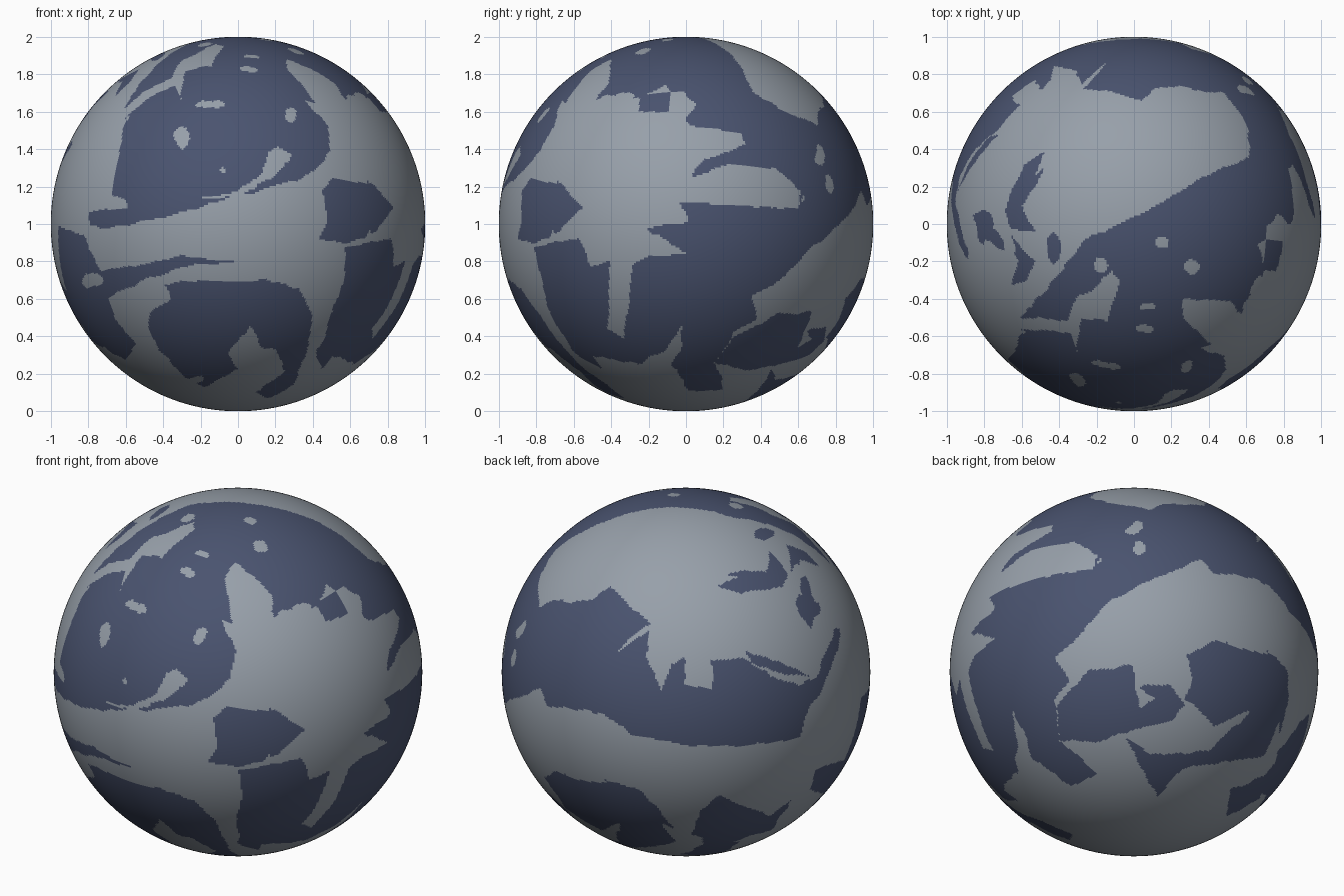
import bpy
import bmesh
from math import sin, cos, tan, pi, radians
from mathutils import Vector, noise

default_cube = bpy.data.objects.get("Cube")
if default_cube:
    bpy.data.objects.remove(default_cube, do_unlink=True)

SEA, LAND = 0, 1


def make_material(name, colour):
    material = bpy.data.materials.new(name)
    material.use_nodes = True
    material.diffuse_color = colour
    material.node_tree.nodes["Principled BSDF"].inputs["Base Color"].default_value = colour
    return material


class Chart:
    """A flat map of one side of the globe, onto which coast outlines are drawn in percent of the radius."""

    def __init__(self, azimuth, elevation, base):
        a, e = radians(azimuth), radians(elevation)
        self.facing = Vector((cos(e) * sin(a), -cos(e) * cos(a), sin(e)))
        self.across = Vector((cos(a), sin(a), 0))
        self.up = self.facing.cross(self.across)
        self.base = base
        self.patches = []

    def outline(self, kind, name, points):
        xs, ys = zip(*points)
        self.patches.append((kind, points, (min(xs), max(xs), min(ys), max(ys))))

    def spot(self, kind, x, y, width, height):
        turns = [i * pi / 6 for i in range(12)]
        self.outline(kind, "spot", [(x + width * cos(t), y + height * sin(t)) for t in turns])

    def colour_at(self, place):
        x, y = 100 * place.dot(self.across), 100 * place.dot(self.up)
        result = self.base
        for kind, points, (left, right, low, high) in self.patches:
            if kind != result and left <= x <= right and low <= y <= high and inside(x, y, points):
                result = kind
        return result


def inside(x, y, points):
    hit = False
    px, py = points[-1]
    for qx, qy in points:
        if (qy > y) != (py > y) and x < (px - qx) * (y - qy) / (py - qy) + qx:
            hit = not hit
        px, py = qx, qy
    return hit


front = Chart(azimuth=0, elevation=0, base=LAND)
side = Chart(azimuth=90, elevation=0, base=SEA)
top = Chart(azimuth=0, elevation=90, base=SEA)
back_upper = Chart(azimuth=215, elevation=25, base=SEA)
back_lower = Chart(azimuth=140, elevation=-30, base=SEA)

# Front of the globe: seas cut into a land base
front.outline(SEA, "northern ocean", [
    (-67, 16), (-63, 40), (-61, 53), (-53, 66), (-46, 75), (-42, 87), (0, 105), (25, 87), (23, 75),
    (33, 69), (41, 61), (48, 53), (49, 40), (45, 32), (33, 24), (11, 18), (-15, 11), (-42, 3),
    (-74, -3), (-79, 0), (-79, 7), (-59, 8), (-59, 13)])
front.outline(LAND, "hooked island", [
    (-26, 13), (-2, 17), (13, 26), (16, 39), (22, 41), (29, 37), (27, 33), (17, 24), (1, 15)])
front.outline(LAND, "northern island", [
    (-37, 78), (-30, 90), (-15, 91), (-12, 84), (-24, 77), (-30, 67), (-33, 70)])
front.spot(LAND, -30, 46, 4, 6)
front.spot(LAND, 28, 58, 3, 4)
front.spot(LAND, -15, 64, 8, 2)
front.spot(LAND, -8, 29, 1.5, 1.5)
front.outline(SEA, "inland sea", [
    (44, -7), (48, 5), (45, 18), (50, 25), (62, 22), (75, 20), (83, 8), (72, 0), (68, -8), (55, -10)])
front.outline(SEA, "eastern gulf", [
    (57, -13), (82, -8), (86, -25), (75, -50), (60, -72), (45, -77), (42, -70), (49, -51), (57, -30)])
front.outline(SEA, "southern bay", [
    (-39, -32), (-10, -30), (17, -30), (33, -35), (40, -48), (37, -67), (30, -86), (17, -93),
    (9, -90), (25, -78), (20, -67), (13, -66), (6, -54), (3, -59), (-6, -70), (0, -78),
    (-18, -87), (-31, -80), (-42, -67), (-48, -56), (-47, -47), (-36, -40)])
front.spot(LAND, -22, -83, 4, 2)
front.outline(SEA, "western sea and channel", [
    (-98, 0), (-82, -7), (-73, -25), (-58, -23), (-31, -17), (-2, -20), (-26, -22), (-47, -29),
    (-69, -39), (-66, -50), (-55, -64), (-60, -72), (-80, -62), (-101, -20)])
front.spot(LAND, -78, -30, 6, 4)

# Left side of the globe: one large ragged continent
side.outline(LAND, "ragged continent", [
    (-98, 12), (-83, 34), (-73, 48), (-62, 64), (-51, 80), (-42, 88), (-42, 69), (-25, 67),
    (-25, 60), (-10, 60), (-7, 75), (6, 64), (0, 57), (2, 52), (29, 49), (32, 42), (10, 35),
    (2, 25), (24, 32), (48, 29), (61, 18), (61, 8), (45, 9), (26, 10), (-3, 12), (2, 1),
    (-22, -2), (0, -16), (-19, -17), (-29, -22), (-30, -40), (-34, -61), (-42, -56),
    (-41, -19), (-51, -23), (-57, -8), (-78, -11), (-98, -5)])
side.outline(SEA, "inland sea", [
    (-90, 5), (-82, 25), (-76, 20), (-69, 24), (-55, 9), (-68, -4), (-88, -10)])
side.outline(LAND, "southern coast", [
    (-72, -50), (-62, -65), (-48, -71), (-25, -75), (-11, -67), (-2, -54), (-3, -78), (-10, -95),
    (-45, -88), (-70, -70)])

# Top of the globe
top.outline(LAND, "polar continent", [
    (-100, 30), (-85, 50), (-60, 75), (-30, 78), (-20, 70), (0, 68), (12, 66), (30, 72), (48, 70),
    (60, 55), (62, 35), (47, 30), (35, 24), (17, 13), (0, 4), (-26, -8), (-40, -27), (-61, -50),
    (-30, -52), (-32, -58), (-61, -56), (-70, -72), (-105, -30)])
top.outline(SEA, "long lake", [
    (-45, 40), (-58, 29), (-70, 16), (-66, -3), (-53, -4), (-60, 10), (-50, 24)])
top.outline(SEA, "west lake", [(-88, 8), (-69, -8), (-69, -14), (-85, -6)])
top.outline(SEA, "crooked lake", [(-66, -6), (-53, -20), (-57, -30), (-66, -32), (-62, -20)])
top.spot(SEA, -43, -13, 4, 9)
top.outline(LAND, "broken island", [
    (-36, -52), (-30, -38), (-22, -36), (-12, -25), (-8, -30), (-14, -52), (-28, -50), (-31, -66)])
for place in ((-18, -22, 4, 4), (15, -10, 4, 3), (31, -23, 5, 4), (7, -44, 4, 2), (6, -56, 5, 2)):
    top.spot(LAND, *place)
top.outline(LAND, "continent edge", [
    (26, -40), (51, -41), (57, -48), (65, -30), (70, -25), (66, -10), (82, -3), (99, -20),
    (72, -72), (48, -70), (26, -50)])

# Upper back of the globe
back_upper.outline(LAND, "polar continent", [
    (-81, 47), (-68, 66), (-47, 83), (-20, 89), (18, 90), (46, 83), (73, 66), (89, 45), (97, 20),
    (81, 23), (70, -4), (62, -7), (46, -2), (32, 7), (14, 7), (14, -10), (-1, -7), (-1, 9),
    (-8, 4), (-14, -10), (-22, 9), (-20, 22), (-40, 9), (-20, 27), (-41, 46), (-52, 39), (-66, 38)])
back_upper.outline(LAND, "southern continent", [
    (-101, -10), (-90, -10), (-77, -18), (-60, -20), (-44, -23), (-29, -34), (2, -40), (29, -40),
    (48, -38), (62, -36), (66, -21), (74, -10), (84, 17), (83, 26), (99, 26), (101, -20),
    (80, -85), (0, -105), (-80, -85)])
back_upper.outline(SEA, "polar lake", [
    (16, 47), (35, 53), (45, 63), (54, 61), (57, 50), (46, 45), (29, 43)])
back_upper.outline(SEA, "narrow lake", [(62, 47), (72, 45), (73, 34), (67, 23), (59, 36)])
back_upper.outline(SEA, "channel", [(32, 11), (50, 6), (68, -3), (50, 0), (36, 5)])
back_upper.spot(SEA, 44, 71, 6, 4)
back_upper.spot(SEA, 59, 66, 7, 3)
back_upper.outline(SEA, "south gulf", [
    (-75, -54), (-52, -56), (-25, -64), (-14, -75), (-6, -86), (-25, -94), (-52, -83)])
back_upper.outline(SEA, "south lagoon", [
    (8, -75), (18, -67), (46, -78), (57, -70), (46, -86), (18, -94), (3, -88)])
back_upper.outline(SEA, "west gulf", [
    (99, -13), (93, -35), (86, -48), (70, -53), (68, -64), (82, -68), (103, -20)])

# Lower back of the globe
back_lower.outline(LAND, "continent tongue", [
    (-80, 48), (-73, 56), (-57, 66), (-20, 68), (-17, 60), (-40, 52), (-60, 50)])
back_lower.spot(LAND, -1, 79, 5, 4)
back_lower.spot(LAND, 3, 67, 3, 4)
back_lower.outline(LAND, "southern continent", [
    (-32, 17), (-13, 39), (11, 51), (36, 61), (44, 53), (58, 54), (74, 42), (90, 34), (99, 12),
    (101, -10), (85, -58), (52, -90), (0, -105), (-35, -96), (-62, -72), (-78, -53), (-65, -42),
    (-65, -23), (-54, -48), (-34, -62), (-20, -55), (-40, -37), (-43, -15), (-35, -4), (-43, 7)])
back_lower.outline(SEA, "round sea", [
    (28, 9), (44, 17), (74, 9), (85, -4), (82, -21), (63, -21), (44, -29), (28, -15), (32, -5)])
back_lower.outline(SEA, "curled sea", [
    (-42, -18), (-24, 1), (-1, 4), (3, -20), (11, -14), (3, -8), (20, -7), (28, -18), (20, -26),
    (-2, -32), (-20, -38), (-40, -37)])
back_lower.outline(SEA, "southern strait", [
    (-4, -36), (10, -45), (40, -43), (64, -21), (82, -21), (70, -46), (33, -51), (22, -56),
    (13, -68), (6, -56)])
back_lower.outline(SEA, "south gulf", [
    (50, -78), (52, -64), (71, -56), (88, -34), (82, -59), (63, -72)])

# Globe: an evenly divided cube swollen into a sphere
charts = [front, side, top, back_upper, back_lower]
bm = bmesh.new()
bmesh.ops.create_cube(bm, size=2)
bmesh.ops.subdivide_edges(bm, edges=bm.edges[:], cuts=135, use_grid_fill=True)
for vert in bm.verts:
    vert.co = Vector([tan(c * pi / 4) for c in vert.co]).normalized()

# Each face takes its colour from the chart that faces it, with a slightly rough coast
for face in bm.faces:
    normal = face.calc_center_median().normalized()
    chart = max(charts, key=lambda c: c.facing.dot(normal))
    face.material_index = chart.colour_at(normal + 0.012 * noise.noise_vector(normal * 14))
    face.smooth = True

mesh = bpy.data.meshes.new("globe")
bm.to_mesh(mesh)
bm.free()
mesh.materials.append(make_material("sea blue", (0.068, 0.087, 0.16, 1)))
mesh.materials.append(make_material("land grey", (0.31, 0.35, 0.40, 1)))
globe = bpy.data.objects.new("globe", mesh)
globe.location.z = 1
bpy.context.collection.objects.link(globe)
